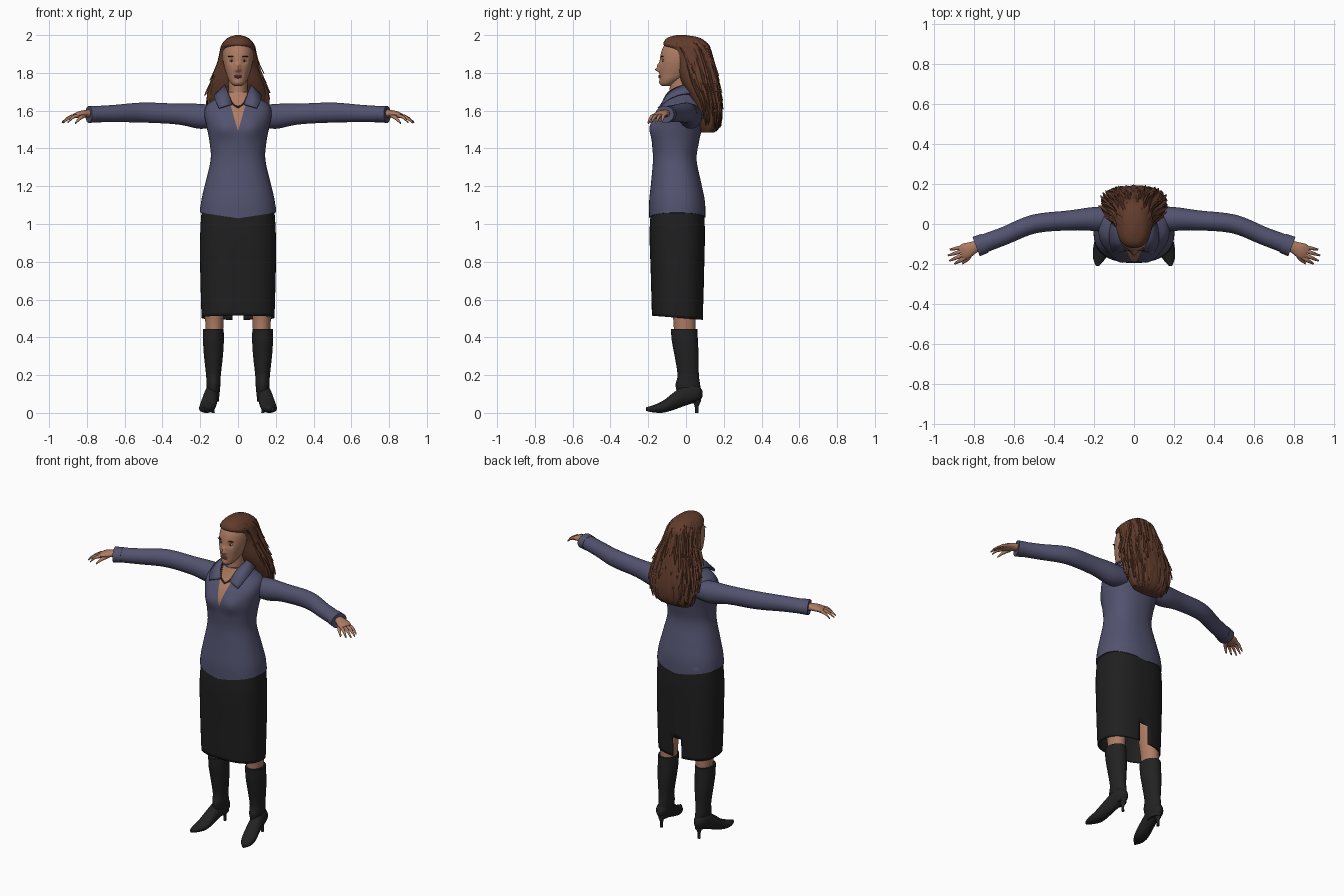
import bpy, bmesh, math, random
from mathutils import Vector, Matrix

random.seed(4)
old = bpy.data.objects.get("Cube")
if old:
    bpy.data.objects.remove(old)


def material(name, r, g, b):
    m = bpy.data.materials.new(name)
    m.use_nodes = True
    m.diffuse_color = (r, g, b, 1)
    bsdf = m.node_tree.nodes["Principled BSDF"]
    bsdf.inputs["Base Color"].default_value = (r, g, b, 1)
    bsdf.inputs["Roughness"].default_value = 0.8
    return m


skin = material("skin", 0.42, 0.2, 0.125)
blue = material("slate blue cloth", 0.085, 0.085, 0.16)
black = material("black cloth", 0.014, 0.014, 0.014)
leather = material("black leather", 0.016, 0.016, 0.017)
brown = material("auburn hair", 0.12, 0.045, 0.025)
dark = material("dark hair", 0.045, 0.017, 0.01)
rose = material("rose lips", 0.3, 0.1, 0.08)
white = material("eye white", 0.5, 0.45, 0.4)
bead = material("necklace brown", 0.09, 0.035, 0.02)


def finish(name, bm, mats, mirror=False):
    """Turn a bmesh into a smooth shaded object."""
    bmesh.ops.recalc_face_normals(bm, faces=bm.faces)
    mesh = bpy.data.meshes.new(name)
    bm.to_mesh(mesh)
    bm.free()
    ob = bpy.data.objects.new(name, mesh)
    bpy.context.collection.objects.link(ob)
    for m in mats:
        mesh.materials.append(m)
    if mirror:
        ob.modifiers.new("mirror", "MIRROR").use_mirror_merge = False
    bpy.ops.object.select_all(action="DESELECT")
    ob.select_set(True)
    bpy.context.view_layer.objects.active = ob
    bpy.ops.object.shade_smooth_by_angle(angle=math.radians(45))
    return ob


def smooth(rows, steps):
    """Catmull-Rom interpolation of rows of numbers."""
    out = []
    for i in range(len(rows) - 1):
        quad = (rows[max(i - 1, 0)], rows[i], rows[i + 1], rows[min(i + 2, len(rows) - 1)])
        for s in range(steps):
            t = s / steps
            out.append([b + t * (c - a + t * (2 * a - 5 * b + 4 * c - d + t * (3 * (b - c) + d - a))) / 2
                        for a, b, c, d in zip(*quad)])
    return out + [list(rows[-1])]


def superpoint(angle, power):
    return [math.copysign(abs(t) ** (2 / power), t) for t in (math.cos(angle), math.sin(angle))]


def loft(bm, frames, n=32, power=2, cap=True):
    """Skin rings given as (centre, side vector, up vector)."""
    rings = []
    for c, u, v in frames:
        pts = [superpoint(math.tau * k / n, power) for k in range(n)]
        rings.append([bm.verts.new(c + u * p + v * q) for p, q in pts])
    for a, b in zip(rings, rings[1:]):
        for k in range(n):
            bm.faces.new((a[k], a[k - 1], b[k - 1], b[k]))
    if cap:
        bm.faces.new(rings[0])
        bm.faces.new(rings[-1])


def stack(rows, steps=5, cx=0, bm=None, **kw):
    """Horizontal rings: z, half width, front y, back y."""
    bm = bm or bmesh.new()
    loft(bm, [(Vector((cx, (f + b) / 2, z)), Vector((w, 0, 0)), Vector((0, (b - f) / 2, 0)))
              for z, w, f, b in smooth(rows, steps)], **kw)
    return bm


def tube(rows, steps=4, bm=None, **kw):
    """Rings across a path: x, y, z, half width, half height."""
    bm = bm or bmesh.new()
    rows = smooth(rows, steps)
    frames = []
    for i, (x, y, z, w, h) in enumerate(rows):
        a, b = rows[max(i - 1, 0)], rows[min(i + 1, len(rows) - 1)]
        side = Vector((a[1] - b[1], b[0] - a[0], 0)).normalized()
        frames.append((Vector((x, y, z)), side * w, Vector((0, 0, h))))
    loft(bm, frames, **kw)
    return bm


def bump(bm, centre, radius, push):
    """Push the surface out or in around a point, on both sides."""
    for side in ((1, -1) if centre[0] else (1,)):
        c = Vector((centre[0] * side, centre[1], centre[2]))
        for v in bm.verts:
            v.co.y += push * math.exp(-((v.co - c).length / radius) ** 2)


def blob(bm, centre, size):
    m = Matrix.Translation(centre) @ Matrix.Diagonal((*size, 1))
    bmesh.ops.create_uvsphere(bm, u_segments=16, v_segments=10, radius=1, matrix=m)
    return bm


# Shirt body with a V opening cut into the front
bm = stack([(1.03, .202, -.195, .103), (1.12, .195, -.195, .1), (1.22, .172, -.185, .08),
            (1.34, .145, -.175, .056), (1.43, .15, -.18, .068), (1.51, .165, -.183, .085),
            (1.58, .178, -.16, .095), (1.63, .165, -.125, .09), (1.665, .115, -.105, .075),
            (1.7, .068, -.09, .06)], n=64, power=2.3)
bump(bm, (.075, -.18, 1.51), .055, -.018)
for v in bm.verts:
    if v.co.z < 1.06:
        v.co.z += .03 * abs(v.co.x) / .2
for side in (1, -1):
    faces = [f for f in bm.faces if f.calc_center_median().y < -.02 and f.calc_center_median().z > 1.45]
    geom = faces + list({e for f in faces for e in f.edges}) + list({v for f in faces for v in f.verts})
    bmesh.ops.bisect_plane(bm, geom=geom, plane_co=(0, 0, 1.49), plane_no=(side, 0, -.28))
for f in bm.faces:
    c = f.calc_center_median()
    f.material_index = int(c.y < -.02 and abs(c.x) < (c.z - 1.49) * .28)
finish("shirt_body", bm, [blue, skin])

# Folded collar
inner = [(.032, -.132, 1.635), (.055, -.095, 1.7), (.07, -.02, 1.735), (.05, .045, 1.74), (0, .065, 1.74)]
outer = [(.1, -.15, 1.615), (.122, -.1, 1.66), (.122, -.02, 1.69), (.08, .07, 1.69), (0, .1, 1.69)]
bm = bmesh.new()
edges = [[bm.verts.new(p) for p in smooth(row, 4)] for row in (inner, outer)]
for k in range(len(edges[0]) - 1):
    bm.faces.new((edges[0][k], edges[0][k + 1], edges[1][k + 1], edges[1][k]))
collar = finish("shirt_collar", bm, [blue], True)
collar.modifiers.new("cloth", "SOLIDIFY").thickness = .008

# Sleeves and cuffs
bm = tube([(.11, .022, 1.57, .065, .055), (.2, .025, 1.57, .06, .066), (.32, .018, 1.582, .05, .055),
           (.5, 0, 1.59, .047, .053), (.65, -.06, 1.585, .045, .046), (.79, -.112, 1.58, .047, .042)])
tube([(.745, -.096, 1.582, .05, .044), (.79, -.113, 1.58, .052, .045)], bm=bm)
finish("sleeves", bm, [blue], True)

# Hands with four fingers and a thumb
bm = tube([(.76, -.1, 1.585, .026, .022), (.8, -.116, 1.585, .03, .02),
           (.84, -.135, 1.58, .04, .017), (.868, -.146, 1.572, .035, .011)], n=16)
tips = [(.922, -.128), (.932, -.158), (.925, -.185), (.9, -.2)]
for k, (x, y) in enumerate(tips):
    bx, by = .858 - .004 * k, -.116 - .018 * k
    tube([(bx, by, 1.574, .009, .01), ((bx + x) / 2, (by + y) / 2, 1.566, .009, .009),
          (x, y, 1.538, .004, .005)], bm=bm, n=10)
tube([(.81, -.14, 1.577, .012, .013), (.835, -.175, 1.562, .011, .011), (.86, -.198, 1.535, .005, .006)], bm=bm, n=10)
finish("hands", bm, [skin], True)

# Skirt with a slit at the back hem
bm = stack([(.5, .193, -.18, .09), (.75, .2, -.187, .096), (.95, .2, -.193, .1), (1.08, .192, -.185, .095)],
           steps=8, n=64, power=2.5, cap=False)
bmesh.ops.delete(bm, context="FACES", geom=[
    f for f in bm.faces if f.calc_center_median().y > 0 and abs(f.calc_center_median().x) < .022
    and f.calc_center_median().z < .6])
for v in bm.verts:
    if v.co.z < .52:
        v.co.z -= v.co.y * .08
skirt = finish("skirt", bm, [black])
skirt.modifiers.new("cloth", "SOLIDIFY").thickness = .006

# Legs
bm = stack([(.4, .045, -.065, .05), (.5, .049, -.068, .05), (.7, .057, -.1, .04), (.95, .07, -.12, .05)], cx=.125)
finish("legs", bm, [skin], True)

# Boots: shaft, pointed foot and thin heel
bm = stack([(.06, .028, -.03, .08), (.14, .036, -.055, .076), (.2, .039, -.045, .068), (.3, .05, -.06, .067),
            (.38, .055, -.075, .063), (.445, .054, -.08, .06)], cx=.13)
tube([(.13, .088, .1, .01, .015), (.132, .06, .105, .034, .045), (.14, 0, .095, .037, .055),
      (.15, -.06, .065, .041, .047), (.162, -.12, .033, .042, .032), (.176, -.17, .022, .031, .02),
      (.184, -.21, .02, .008, .01)], bm=bm)
stack([(0, .009, .048, .066), (.03, .008, .047, .066), (.06, .015, .035, .077), (.09, .025, .02, .085)],
      bm=bm, cx=.132, n=16)
for v in bm.verts:
    v.co.z = max(v.co.z, 0)
finish("boots", bm, [leather], True)

# Neck and head
bm = stack([(1.62, .06, -.09, .05), (1.68, .052, -.088, .048), (1.74, .05, -.085, .045), (1.8, .05, -.08, .05)])
finish("neck", bm, [skin])
bm = stack([(1.73, .018, -.125, -.08), (1.742, .034, -.136, -.06), (1.765, .05, -.138, -.02), (1.79, .06, -.14, .02),
            (1.83, .072, -.141, .05), (1.87, .079, -.139, .07), (1.92, .078, -.128, .08), (1.96, .06, -.105, .065),
            (1.985, .03, -.07, .03)], steps=7, n=80, power=2.1)
bump(bm, (.033, -.128, 1.864), .016, .01)
bump(bm, (0, -.143, 1.818), .012, -.024)
bump(bm, (0, -.142, 1.84), .012, -.012)
bump(bm, (.011, -.14, 1.815), .007, -.007)
bump(bm, (0, -.136, 1.75), .014, -.005)
finish("head", bm, [skin])

# Face details
finish("eyes", blob(bmesh.new(), (.033, -.114, 1.864), (.014, .012, .007)), [white], True)
finish("irises", blob(bmesh.new(), (.033, -.123, 1.864), (.006, .005, .006)), [dark], True)
finish("eyebrows", blob(bmesh.new(), (.035, -.126, 1.887), (.02, .007, .003)), [dark], True)
bm = blob(bmesh.new(), (0, -.137, 1.785), (.022, .009, .005))
finish("lips", blob(bm, (0, -.136, 1.777), (.018, .01, .006)), [rose])

# Bead necklace
bm = bmesh.new()
for x, y, z in smooth([(0, -.137, 1.618), (.03, -.126, 1.638), (.045, -.105, 1.668), (.056, -.07, 1.7)], 4):
    blob(bm, (x, y, z), (.005, .005, .005))
finish("necklace", bm, [bead], True)

# Hair mass with combed grooves, the deepest ones dark
hair_rows = [(1.485, .1, .08, .15), (1.52, .125, .065, .18), (1.6, .148, .045, .19), (1.68, .155, .01, .183),
             (1.76, .135, -.03, .168), (1.85, .105, -.055, .148), (1.92, .092, -.085, .13), (1.95, .085, -.12, .118),
             (1.985, .055, -.1, .075), (2, .012, -.05, .0)]
bm = stack(hair_rows, n=120, power=2.4)
dense = smooth(hair_rows, 12)
grooves = 17


def wave(p, cy):
    return math.sin(grooves * math.atan2(p.y - cy, p.x))


def row_at(z):
    return min(dense, key=lambda r: abs(r[0] - z))


for v in bm.verts:
    z, w, f, b = row_at(v.co.z)
    cy = (f + b) / 2
    if v.co.y > cy - .02 and z < 1.97:
        s = 1 + .025 * wave(v.co, cy)
        v.co.x, v.co.y = v.co.x * s, cy + (v.co.y - cy) * s
for face in bm.faces:
    c = face.calc_center_median()
    z, w, f, b = row_at(c.z)
    face.material_index = int(c.y > (f + b) / 2 and z < 1.93 and wave(c, (f + b) / 2) < -.8)
finish("hair_mass", bm, [brown, dark])

# Layered pointed locks with lifted ends
bm = bmesh.new()
for end in (1.8, 1.73, 1.67, 1.61, 1.55, 1.5):
    for k in range(15):
        a = math.radians(-22 + 224 * (k + random.random()) / 15)
        z_end, half, lift = end + random.uniform(-.02, .03), random.uniform(.07, .11), random.uniform(.05, .13)
        strip = []
        for s in range(6):
            t = s / 5
            z, w, f, b = row_at(z_end + .17 * (1 - t))
            taper = half * (math.sin(math.pi * (.15 + .75 * t)) if s < 5 else .12)
            row = []
            for side in (-1, 0, 1):
                p, q = superpoint(a + side * taper, 2.4)
                g = 1 + lift * t * t + (.035 if side == 0 else -.01)
                row.append(bm.verts.new((w * p * g, (f + b) / 2 + (b - f) / 2 * q * g, z)))
            strip.append(row)
        for u, v in zip(strip, strip[1:]):
            for j in (0, 1):
                bm.faces.new((u[j], u[j + 1], v[j + 1], v[j]))
finish("hair_locks", bm, [brown])
